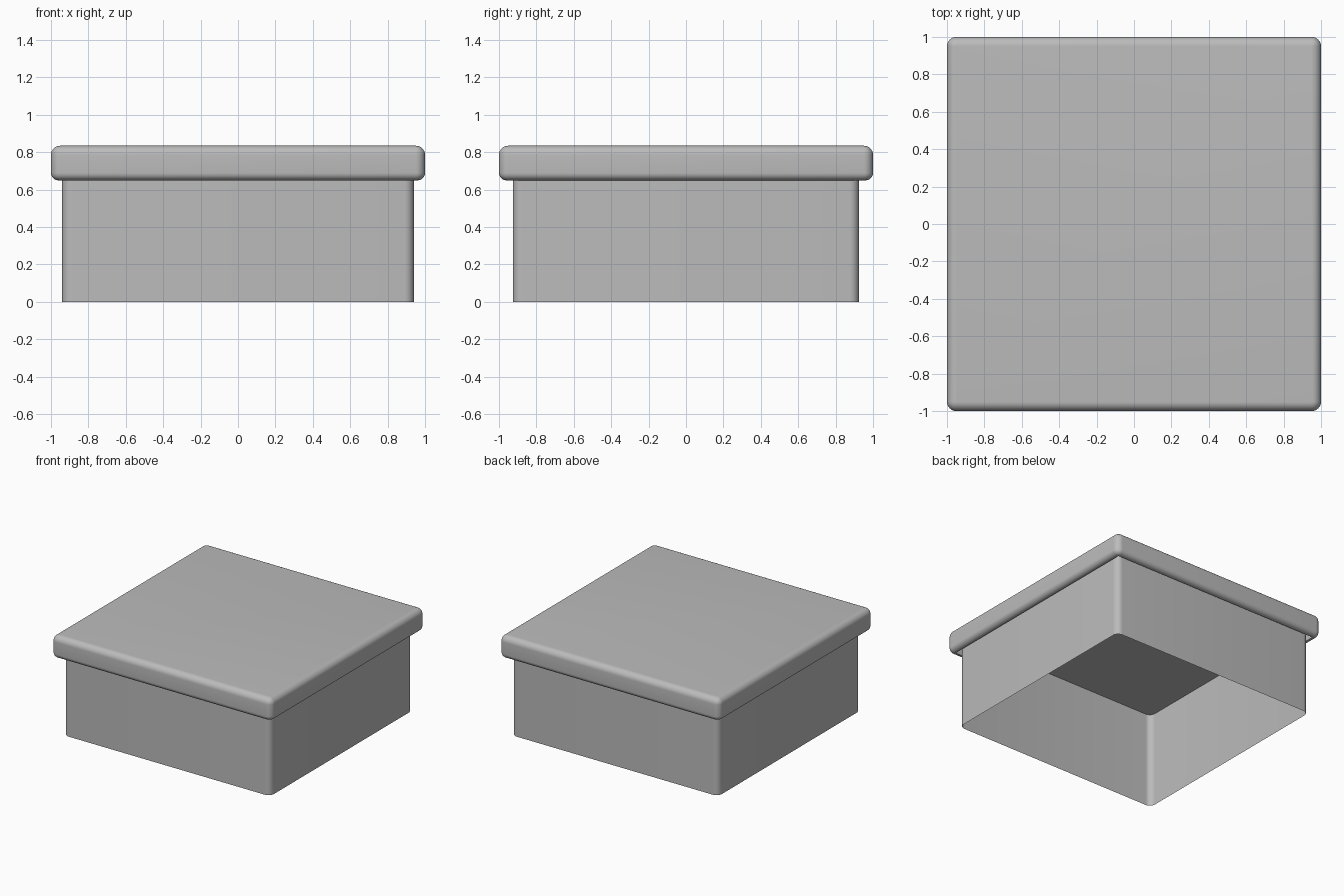
import bpy, bmesh
from math import sin, cos, pi

cube = bpy.data.objects.get("Cube")
if cube:
    bpy.data.objects.remove(cube, do_unlink=True)

grey = bpy.data.materials.new("plain grey")
grey.use_nodes = True
colour = (0.5, 0.5, 0.5, 1)
grey.diffuse_color = colour
grey.node_tree.nodes["Principled BSDF"].inputs["Base Color"].default_value = colour

STEPS = 8


def arc(inset, z, radius, start):
    """Quarter circle in (inset, height), turning from the start angle."""
    return [(inset - radius * cos(start + pi / 2 * i / STEPS),
             z + radius * sin(start + pi / 2 * i / STEPS)) for i in range(STEPS + 1)]


def rounded_loft(name, half_x, half_y, radius, profile, cap_ends):
    """Sweep an (inset, height) profile around a rectangle with round corners."""
    bm = bmesh.new()
    rings = []
    for inset, z in profile:
        r = radius - inset
        ring = []
        for corner, (sx, sy) in enumerate([(1, 1), (-1, 1), (-1, -1), (1, -1)]):
            for i in range(STEPS + 1):
                a = pi / 2 * (corner + i / STEPS)
                ring.append(bm.verts.new((sx * (half_x - radius) + r * cos(a),
                                          sy * (half_y - radius) + r * sin(a), z)))
        rings.append(ring)
    for low, high in zip(rings, rings[1:]):
        for i in range(len(low)):
            j = (i + 1) % len(low)
            bm.faces.new((low[i], low[j], high[j], high[i]))
    if cap_ends:
        bm.faces.new(rings[0][::-1])
        bm.faces.new(rings[-1])
    mesh = bpy.data.meshes.new(name)
    bm.to_mesh(mesh)
    bm.free()
    mesh.materials.append(grey)
    obj = bpy.data.objects.new(name, mesh)
    bpy.context.collection.objects.link(obj)
    bpy.ops.object.select_all(action='DESELECT')
    obj.select_set(True)
    bpy.context.view_layer.objects.active = obj
    bpy.ops.object.shade_smooth_by_angle(angle=pi / 6)
    return obj


CEILING, TOP, LIP = 0.79, 0.835, 0.65

# Thin open-bottomed wall that runs up inside the lid
rounded_loft("box_wall", 0.94, 0.925, 0.05, [(0, 0), (0, CEILING)], False)

# Hollow lid: inner wall, rounded lip, outer side and rounded top edge
lid_profile = [(0.046, CEILING), (0.046, LIP)]
lid_profile += arc(0.04, LIP + 0.04, 0.04, -pi / 2)
lid_profile += arc(0.049, TOP - 0.049, 0.049, 0)
rounded_loft("lid", 1, 1, 0.05, lid_profile, True)
